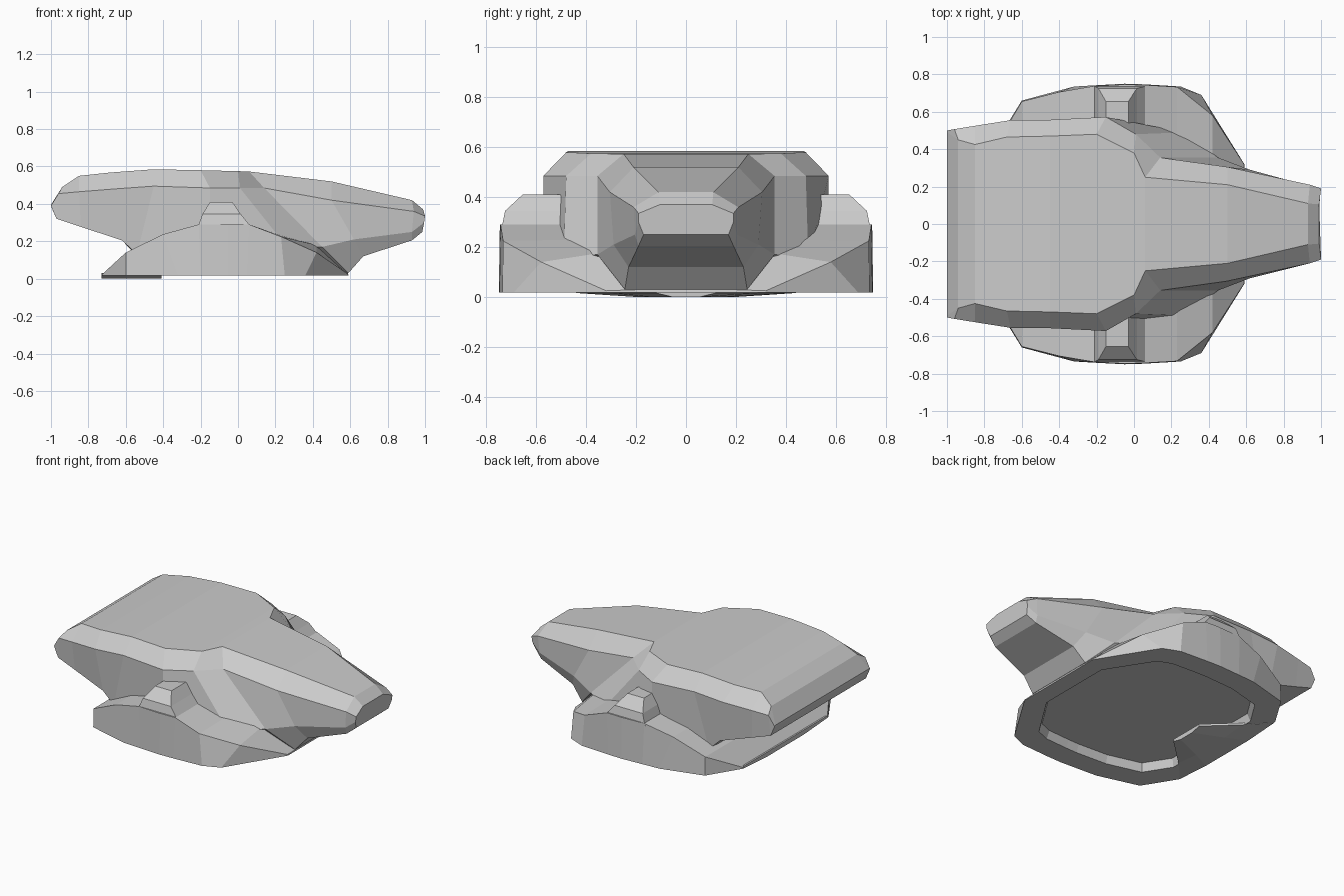
import bpy, bmesh

if "Cube" in bpy.data.objects:
    bpy.data.objects.remove(bpy.data.objects["Cube"])


def finish(name, bm):
    bmesh.ops.remove_doubles(bm, verts=bm.verts, dist=0.0005)
    bmesh.ops.recalc_face_normals(bm, faces=bm.faces)
    me = bpy.data.meshes.new(name)
    bm.to_mesh(me)
    bm.free()
    ob = bpy.data.objects.new(name, me)
    bpy.context.collection.objects.link(ob)
    return ob


def loft(rings):
    """Skin a list of equal closed rings and cap both ends."""
    bm = bmesh.new()
    vs = [[bm.verts.new(p) for p in r] for r in rings]
    n = len(vs[0])
    for a, b in zip(vs, vs[1:]):
        for i in range(n):
            j = (i + 1) % n
            bm.faces.new((a[i], a[j], b[j], b[i]))
    bm.faces.new(vs[0])
    bm.faces.new(vs[-1][::-1])
    bmesh.ops.recalc_face_normals(bm, faces=bm.faces)
    return bm


def mirrored(half):
    return half + [(x, -y, z) for x, y, z in reversed(half)]


# Upper hull: each section is roof edge, shoulder, lower side, underside
hull = [
    [(-1, .49, .395), (-1, .5, .39), (-.998, .5, .385), (-.997, .49, .38)],
    [(-.94, .45, .49), (-.96, .507, .455), (-.97, .5, .32), (-.97, .46, .32)],
    [(-.85, .425, .55), (-.85, .525, .465), (-.84, .51, .277), (-.84, .47, .277)],
    [(-.68, .465, .568), (-.66, .555, .48), (-.62, .53, .205), (-.62, .45, .205)],
    [(-.45, .47, .585), (-.45, .557, .495), (-.54, .53, .13), (-.54, .45, .12)],
    [(-.2, .48, .58), (-.15, .572, .485), (-.15, .572, .12), (-.15, .45, .11)],
    [(0, .38, .575), (.01, .48, .485), (.27, .49, .16), (.35, .3, .11)],
    [(.06, .25, .573), (.14, .355, .485), (.45, .355, .17), (.59, .245, .03)],
    [(.5, .21, .52), (.5, .305, .42), (.62, .29, .21), (.67, .23, .12)],
    [(.93, .11, .42), (.94, .21, .36), (.93, .205, .25), (.93, .19, .205)],
    [(.99, .105, .37), (1, .19, .335), (.995, .19, .3), (.985, .17, .25)],
]
finish("upper_hull", loft([mirrored(h) for h in hull]))

# Lower skirt: bottom x, bottom half width, rim x, rim half width,
# rim height, inner height
skirt = [
    (-.73, .45, -.725, .445, .025, .025),
    (-.6, .66, -.6, .655, .14, .14),
    (-.32, .735, -.4, .706, .238, .238),
    (-.2, .742, -.21, .738, .29, .29),
    (-.05, .75, -.05, .746, .29, .29),
    (.05, .747, .06, .743, .29, .29),
    (.25, .735, .23, .733, .225, .23),
    (.36, .69, .42, .58, .14, .18),
    (.59, .32, .588, .32, .025, .03),
]
bm = loft([mirrored([(xr, wr * .55, zi), (xr, wr, zr), (xb, wb, .018)])
           for xb, wb, xr, wr, zr, zi in skirt])

# Shallow recess in the underside: a smaller copy of the outline, then its floor
under = [f for f in bm.faces if all(abs(v.co.z - .018) < .001 for v in f.verts)]
for fx, fy, z in ((.82, .8, .018), (.97, .97, .07)):
    ext = bmesh.ops.extrude_face_region(bm, geom=under)["geom"]
    bmesh.ops.delete(bm, geom=under, context='FACES')
    under = [g for g in ext if isinstance(g, bmesh.types.BMFace)]
    for v in {v for f in under for v in f.verts}:
        v.co = (-.07 + (v.co.x + .07) * fx, v.co.y * fy, z)
finish("lower_skirt", bm)

# Small side housings on top of the skirt
for s, side in ((1, "back"), (-1, "front")):
    tiers = [(-.22, .06, .738, .27), (-.21, .06, .736, .29),
             (-.19, .015, .725, .345), (-.15, -.03, .655, .41)]
    finish("side_housing_" + side, loft(
        [[(a, s * .42, z), (b, s * .42, z), (b, s * y, z), (a, s * y, z)]
         for a, b, y, z in tiers]))

# Thin keel plate under the stern
plate = [(-.73, .44), (-.6, .3), (-.41, .12)]
finish("stern_plate", loft(
    [mirrored([(x, y, .03), (x, y, .016), (x, y * .45, 0)]) for x, y in plate]))
